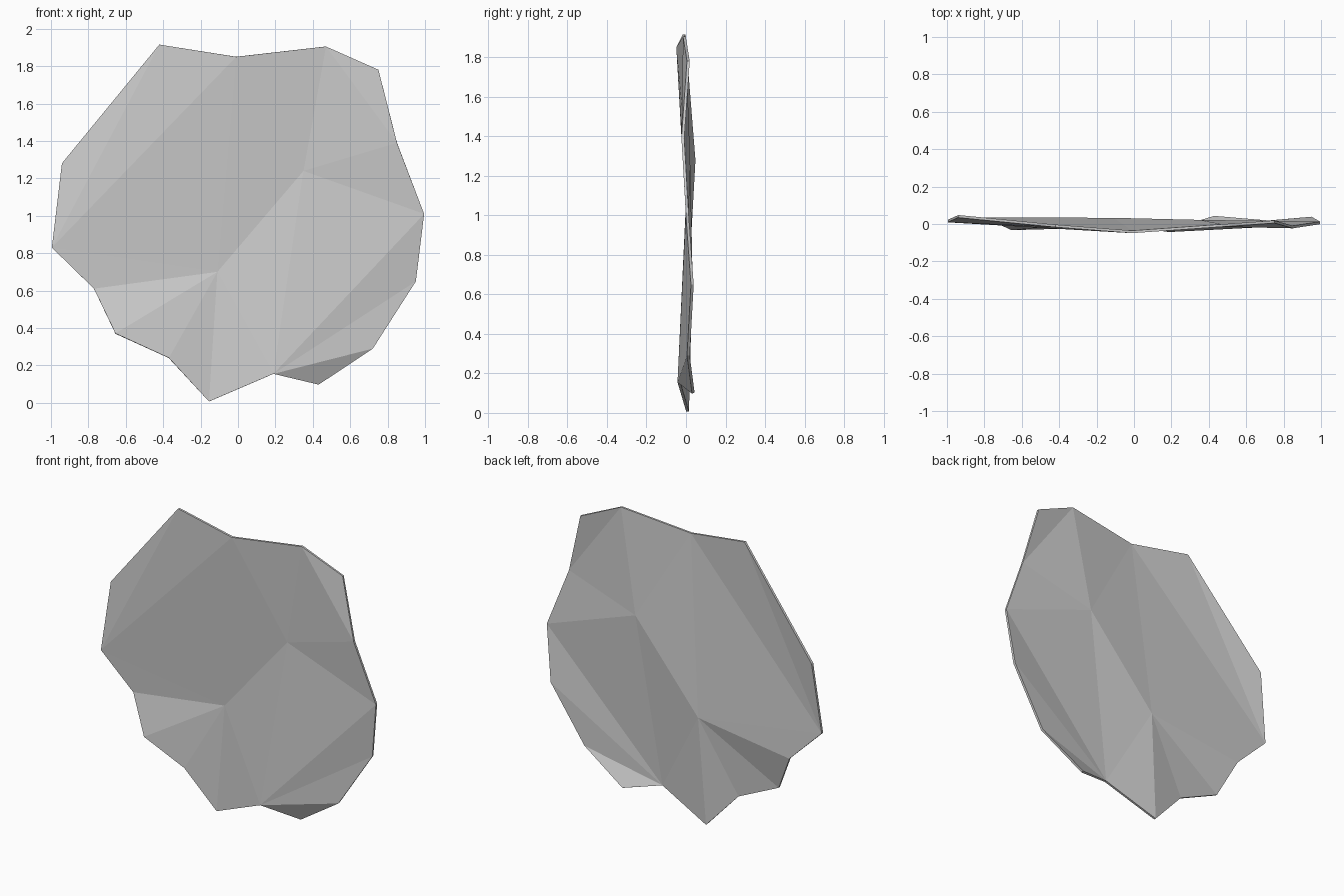
import bpy
import bmesh

cube = bpy.data.objects.get("Cube")
if cube:
    bpy.data.objects.remove(cube, do_unlink=True)

THICKNESS = 0.014

# Ragged rim, clockwise from the top left: x, depth, height
rim = [
    (-0.42, -0.01, 1.915), (-0.01, -0.042, 1.85), (0.47, -0.008, 1.905),
    (0.75, 0.012, 1.78), (0.85, -0.016, 1.39), (0.995, 0.006, 1.01),
    (0.95, 0.032, 0.65), (0.72, 0.012, 0.29), (0.43, 0.037, 0.10),
    (0.19, -0.036, 0.155), (-0.155, 0.008, 0.007), (-0.37, -0.018, 0.24),
    (-0.655, -0.026, 0.37), (-0.77, 0.028, 0.61), (-0.995, 0.016, 0.83),
    (-0.94, 0.041, 1.28),
]
# Two inner points where the creases meet
upper_peak, lower_peak = (0.35, 0.015, 1.24), (-0.11, 0.026, 0.70)

bm = bmesh.new()
edge = [bm.verts.new(p) for p in rim]
upper, lower = bm.verts.new(upper_peak), bm.verts.new(lower_peak)


def fan(hub, ring):
    """Triangles from one hub to each neighbouring pair in a ring."""
    for a, b in zip(ring, ring[1:]):
        bm.faces.new((hub, b, a))


# Crumpled facets around the rim and the two peaks
fan(edge[14], [edge[15], edge[0], edge[1], lower])
fan(lower, edge[9:15])
fan(upper, [edge[9], lower, edge[1], edge[2], edge[4], edge[5], edge[9]])
fan(edge[9], edge[5:9])
fan(edge[4], edge[2:4])
bmesh.ops.recalc_face_normals(bm, faces=bm.faces[:])
if sum(f.normal.y for f in bm.faces) > 0:
    bmesh.ops.reverse_faces(bm, faces=bm.faces[:])

mesh = bpy.data.meshes.new("stone_slab")
bm.to_mesh(mesh)
bm.free()
slab = bpy.data.objects.new("stone_slab", mesh)
bpy.context.collection.objects.link(slab)

# Thin even thickness
solid = slab.modifiers.new("thickness", "SOLIDIFY")
solid.thickness = THICKNESS
solid.offset = 0

# Plain grey stone
grey = bpy.data.materials.new("light grey stone")
grey.use_nodes = True
colour = (0.6, 0.6, 0.6, 1)
grey.diffuse_color = colour
grey.node_tree.nodes["Principled BSDF"].inputs["Base Color"].default_value = colour
mesh.materials.append(grey)
